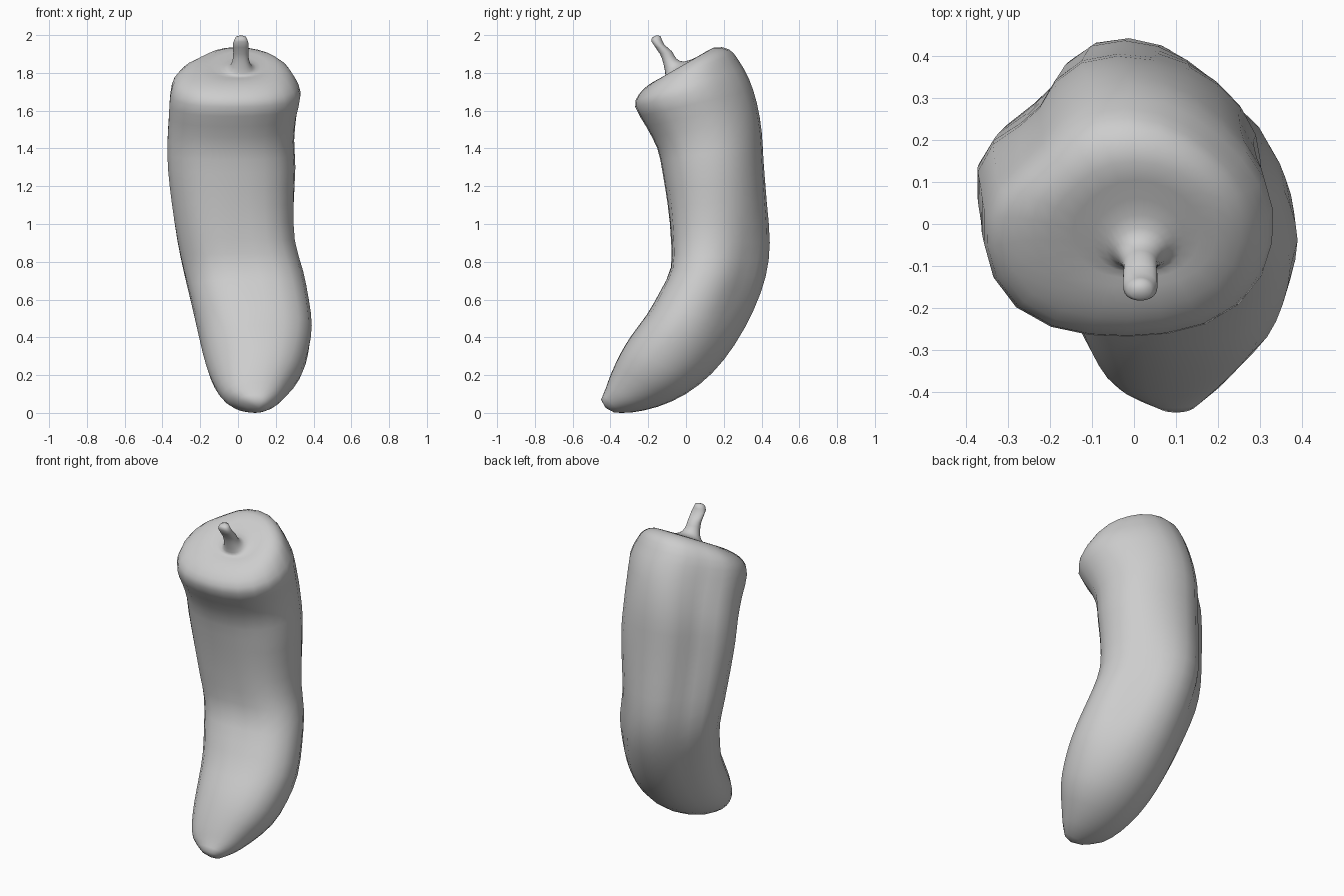
import bpy
import bmesh
from math import cos, sin, pi, exp, radians, remainder
from mathutils import Vector

SEGMENTS = 24   # sides around the pepper
STEPS = 2       # spline steps between two key sections

# Key sections: front y, z; back y, z; centre x; half width
BODY = [
    (-.45, .07, -.38, .002, .10, .055),
    (-.425, .13, -.29, .002, .08, .132),
    (-.40, .2, -.15, .032, .08, .187),
    (-.35, .31, 0, .10, .09, .245),
    (-.29, .41, .14, .21, .09, .279),
    (-.21, .52, .262, .36, .082, .301),
    (-.145, .64, .364, .54, .057, .31),
    (-.09, .77, .43, .72, .025, .316),
    (-.09, .92, .45, .9, -.012, .314),
    (-.103, 1.1, .43, 1.12, -.03, .327),
    (-.125, 1.27, .412, 1.33, -.037, .341),
    (-.152, 1.4, .402, 1.49, -.041, .339),
    (-.21, 1.515, .378, 1.64, -.029, .342),
    (-.268, 1.62, .337, 1.77, -.012, .35),
    (-.25, 1.685, .28, 1.87, -.017, .322),
    (-.20, 1.735, .23, 1.925, -.01, .27),
]
STEM = [
    (-.15, 1.765, .15, 1.935, 0, .2),
    (-.115, 1.78, .06, 1.885, .01, .11),
    (-.11, 1.8, -.01, 1.86, .015, .065),
    (-.12, 1.85, -.05, 1.875, .015, .045),
    (-.138, 1.9, -.075, 1.915, .015, .04),
    (-.182, 1.965, -.115, 1.95, .015, .041),
    (-.178, 1.988, -.135, 1.995, .015, .026),
]

# Bulges and hollows: angle, angular spread, height, height spread, amount
LOBES = [
    (141, 25, 1.25, .7, -.26),    # flat back, one side
    (42, 35, .7, .33, -.2),       # flat back, other side
    (42, 33, 1.72, .18, -.09),
    (-32, 30, .55, .4, .08),      # ridge beside the front
    (-85, 20, .85, .3, -.055),    # shallow front groove
    (-135, 30, 1.68, .12, .03),   # fuller rim
    (-140, 30, .25, .25, -.08),   # slimmer tip
]


def smooth_sections(keys):
    """Pass a Catmull-Rom spline through every column of the key sections."""
    result = []
    last = len(keys) - 1
    for i in range(last):
        group = [keys[max(i - 1, 0)], keys[i], keys[i + 1], keys[min(i + 2, last)]]
        for step in range(STEPS):
            t = step / STEPS
            result.append([
                b + t / 2 * (c - a + t * (2 * a - 5 * b + 4 * c - d
                                          + t * (3 * (b - c) + d - a)))
                for a, b, c, d in zip(*group)])
    result.append(keys[last])
    return result


def lobe_scale(angle, height):
    """Sum the soft bulges and hollows at one place on the skin."""
    total = 0
    for direction, spread, level, rise, amount in LOBES:
        turn = remainder(angle - radians(direction), 2 * pi) / radians(spread)
        total += amount * exp(-turn ** 2 - ((height - level) / rise) ** 2)
    return total


def section_points(section):
    """Rounded ring, fuller at the front and shaped by the lobes."""
    front_y, front_z, back_y, back_z, centre_x, half_width = section
    front = Vector((centre_x, front_y, front_z))
    back = Vector((centre_x, back_y, back_z))
    middle, half_depth = (front + back) / 2, (back - front) / 2
    side = Vector((half_width, 0, 0))
    strength = min(half_width / .3, 1)
    points = []
    for i in range(SEGMENTS):
        angle = 2 * pi * i / SEGMENTS
        scale = 1 + strength * lobe_scale(angle, middle.z)
        if sin(angle) < 0:
            scale += .06 * sin(2 * angle) ** 2
        points.append(middle + scale * (side * cos(angle) + half_depth * sin(angle)))
    return points


def loft(bm, sections):
    """Skin the rings and close both ends with a fan of triangles."""
    rings = [[bm.verts.new(p) for p in section_points(s)] for s in sections]
    for lower, upper in zip(rings, rings[1:]):
        for i in range(SEGMENTS):
            j = (i + 1) % SEGMENTS
            bm.faces.new((lower[i], lower[j], upper[j], upper[i]))
    for ring, offset in ((rings[0], Vector((.01, -.01, -.01))),
                         (rings[-1], Vector((0, 0, .008)))):
        centre = sum((v.co for v in ring), Vector()) / SEGMENTS
        pole = bm.verts.new(centre + offset)
        for i in range(SEGMENTS):
            bm.faces.new((ring[i], ring[(i + 1) % SEGMENTS], pole))
    bmesh.ops.recalc_face_normals(bm, faces=bm.faces)


default_cube = bpy.data.objects.get("Cube")
if default_cube:
    bpy.data.objects.remove(default_cube, do_unlink=True)

# Single plain grey
grey = bpy.data.materials.new("plain_grey")
grey.use_nodes = True
colour = (.61, .61, .61, 1)
grey.diffuse_color = colour
grey.node_tree.nodes["Principled BSDF"].inputs["Base Color"].default_value = colour

# Pepper body, sunken crown and stem as one continuous skin
mesh = bpy.data.meshes.new("pepper_with_stem")
bm = bmesh.new()
loft(bm, smooth_sections(BODY + STEM))
bm.to_mesh(mesh)
bm.free()
mesh.materials.append(grey)
pepper = bpy.data.objects.new("pepper_with_stem", mesh)
bpy.context.collection.objects.link(pepper)
bpy.context.view_layer.objects.active = pepper
pepper.select_set(True)
bpy.ops.object.shade_smooth()
